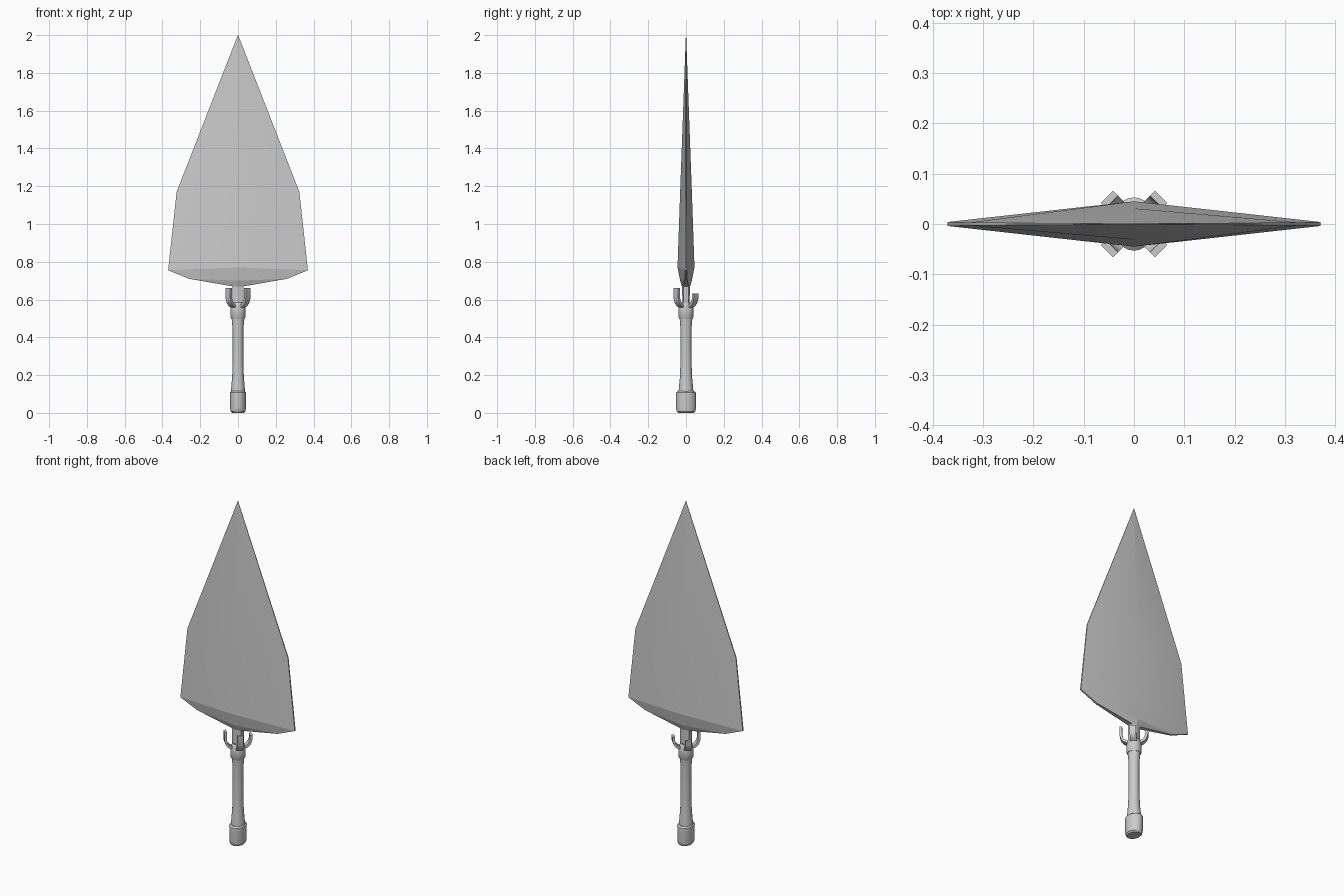
import bpy, bmesh
from math import cos, sin, pi, radians
from mathutils import Vector

if "Cube" in bpy.data.objects:
    bpy.data.objects.remove(bpy.data.objects["Cube"])


def loft(name, rings, angle):
    """Skin a list of equal-length point rings and cap both ends."""
    bm = bmesh.new()
    rows = [[bm.verts.new(p) for p in ring] for ring in rings]
    n = len(rows[0])
    for a, b in zip(rows, rows[1:]):
        for i in range(n):
            j = (i + 1) % n
            bm.faces.new((a[i], a[j], b[j], b[i]))
    bm.faces.new(rows[0][::-1])
    bm.faces.new(rows[-1])
    bmesh.ops.remove_doubles(bm, verts=bm.verts, dist=1e-5)
    bmesh.ops.recalc_face_normals(bm, faces=bm.faces)
    mesh = bpy.data.meshes.new(name)
    bm.to_mesh(mesh)
    bm.free()
    ob = bpy.data.objects.new(name, mesh)
    bpy.context.collection.objects.link(ob)
    bpy.ops.object.select_all(action='DESELECT')
    ob.select_set(True)
    bpy.context.view_layer.objects.active = ob
    bpy.ops.object.shade_smooth_by_angle(angle=radians(angle))
    return ob


def lathe(name, profile, sides=24):
    """Profile of (x radius, y radius, z)."""
    return loft(name, [[(rx * cos(2 * pi * i / sides), ry * sin(2 * pi * i / sides), z)
                        for i in range(sides)] for rx, ry, z in profile], 35)


# Blade: (half width, edge height, edge half thickness, ridge height, ridge half thickness)
blade_rows = [
    (0.03, 0.58, 0.012, 0.58, 0.018),
    (0.03, 0.67, 0.014, 0.67, 0.022),
    (0.26, 0.71, 0.006, 0.70, 0.031),
    (0.37, 0.755, 0.004, 0.77, 0.045),
    (0.325, 1.17, 0.003, 1.17, 0.031),
    (0.0008, 2.0, 0.0006, 2.0, 0.0008),
]
loft("blade", [[(-w, -e, ez), (0, -r, rz), (w, -e, ez), (w, e, ez), (0, r, rz), (-w, e, ez)]
               for w, ez, e, rz, r in blade_rows], 12)

# Grip with flared ends
lathe("grip", [(0.038, 0.04, 0.10), (0.036, 0.038, 0.13), (0.031, 0.032, 0.19),
               (0.028, 0.029, 0.28), (0.028, 0.029, 0.44), (0.034, 0.034, 0.505)])

# Oval pommel
lathe("pommel", [(0.032, 0.042, 0.0), (0.04, 0.05, 0.008), (0.042, 0.053, 0.025),
                 (0.043, 0.053, 0.108), (0.036, 0.044, 0.115)])

# Collar and the socket above it
lathe("collar", [(0.036, 0.036, 0.50), (0.039, 0.039, 0.505), (0.04, 0.04, 0.55),
                 (0.037, 0.037, 0.57), (0.028, 0.028, 0.585)])

# Four claws on the diagonals, front pair taller
for k in range(4):
    ang = pi / 4 + k * pi / 2
    out = Vector((cos(ang), sin(ang), 0))
    side = Vector((-sin(ang), cos(ang), 0))
    top = 0.66 if out.y < 0 else 0.632
    path = [(0.028, 0.562), (0.047, 0.570), (0.061, 0.585), (0.068, 0.605), (0.069, top)]
    rings = []
    for i, (r, z) in enumerate(path):
        a, b = path[max(i - 1, 0)], path[min(i + 1, len(path) - 1)]
        t = Vector((b[0] - a[0], b[1] - a[1])).normalized()
        nrm = out * t.y - Vector((0, 0, t.x))
        c = out * r + Vector((0, 0, z))
        rings.append([c + side * 0.017 * s + nrm * 0.007 * d
                      for s, d in ((-1, -1), (1, -1), (1, 1), (-1, 1))])
    loft(f"claw_{k + 1}", rings, 35)
